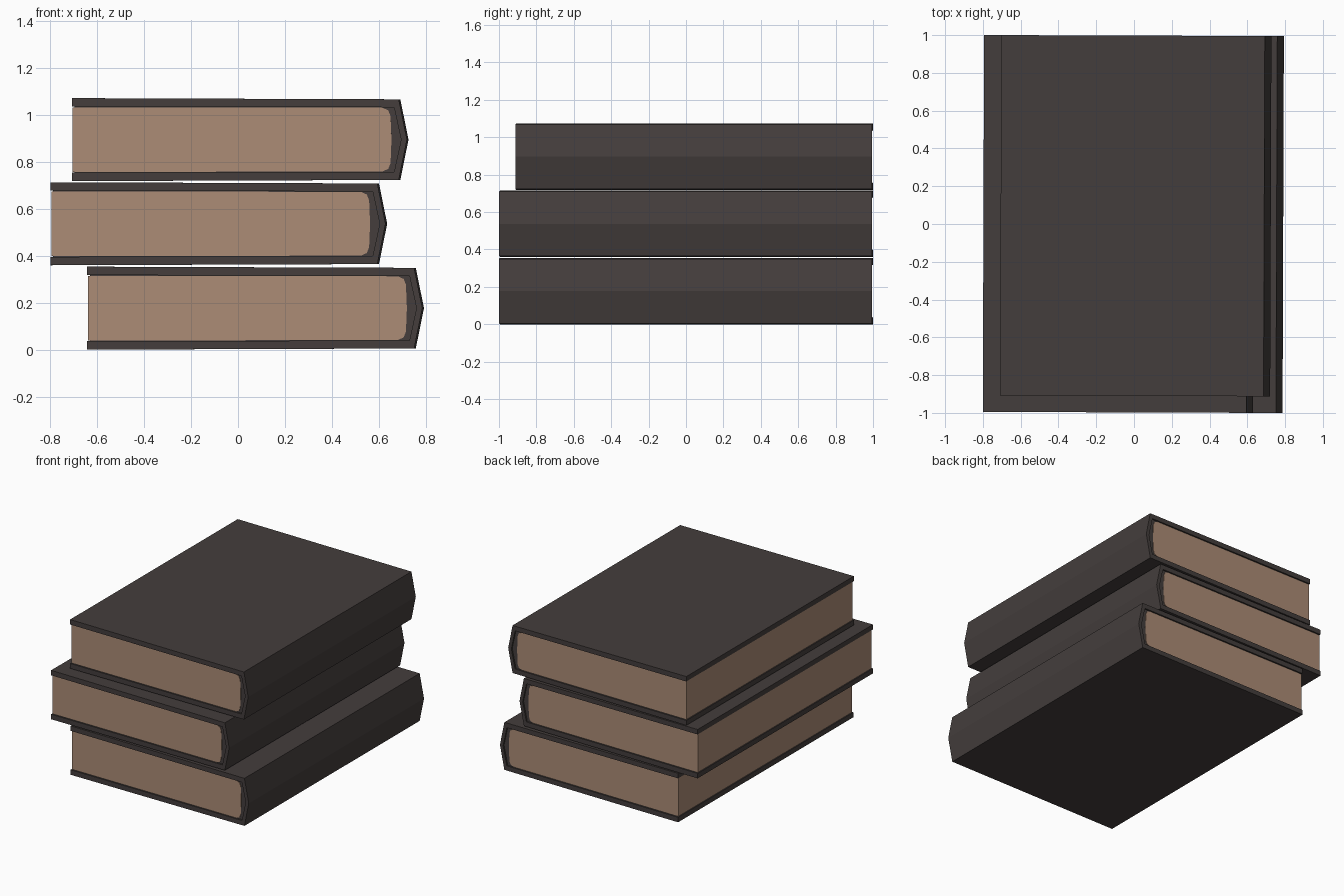
import bpy, bmesh
from mathutils import Matrix

if "Cube" in bpy.data.objects:
    bpy.data.objects.remove(bpy.data.objects["Cube"])


def material(name, rgb):
    m = bpy.data.materials.new(name)
    m.diffuse_color = (*rgb, 1.0)
    m.use_nodes = True
    m.node_tree.nodes["Principled BSDF"].inputs["Base Color"].default_value = m.diffuse_color
    return m


COVER = material("charcoal cover", (0.058, 0.048, 0.046))
PAPER = material("tan paper", (0.413, 0.262, 0.181))
YAW = Matrix.Rotation(-0.0035, 4, 'Z')  # the stack is very slightly turned


def prism(name, profile, x, z, y0, y1, mat):
    """Extrude an (x, z) profile along y."""
    bm = bmesh.new()
    face = bm.faces.new([bm.verts.new((x + px, y0, z + pz)) for px, pz in profile])
    out = bmesh.ops.extrude_face_region(bm, geom=[face])
    verts = [v for v in out["geom"] if isinstance(v, bmesh.types.BMVert)]
    bmesh.ops.translate(bm, verts=verts, vec=(0, y1 - y0, 0))
    bmesh.ops.recalc_face_normals(bm, faces=bm.faces)
    bm.transform(YAW)
    me = bpy.data.meshes.new(name)
    bm.to_mesh(me)
    bm.free()
    me.materials.append(mat)
    ob = bpy.data.objects.new(name, me)
    bpy.context.collection.objects.link(ob)
    return ob


def mirrored(half):
    """Mirror an upper half profile below the book's mid plane."""
    return half + [(x, -z) for x, z in reversed(half) if z > 0]


# Half profiles, measured from the open edge towards the spine
outer = mirrored([(0, 0.177), (1.395, 0.172), (1.43, 0)])
inner = mirrored([(0, 0.141), (1.375, 0.138), (1.405, 0)])
lining = mirrored([(0.012, 0.141), (1.375, 0.138), (1.405, 0)])
block = mirrored([(0.004, 0.138), (1.325, 0.136), (1.35, 0.125),
                  (1.36, 0.10), (1.364, 0)])

# Each book: name, open edge x, mid height, front y, back y
for label, x, z, y0, y1 in (("bottom", -0.64, 0.177, -0.9975, 0.9975),
                            ("middle", -0.797, 0.537, -0.9975, 0.9975),
                            ("top", -0.706, 0.896, -0.91, 0.9975)):
    # wrap-around cover with pointed spine
    prism(label + "_book_cover", outer + inner[::-1], x, z, y0, y1, COVER)
    # dark binding around the pages
    prism(label + "_book_binding", lining, x, z, y0 + 0.011, y1 - 0.011, COVER)
    # page block with rounded spine corners
    prism(label + "_book_pages", block, x, z, y0 + 0.008, y1 - 0.008, PAPER)
